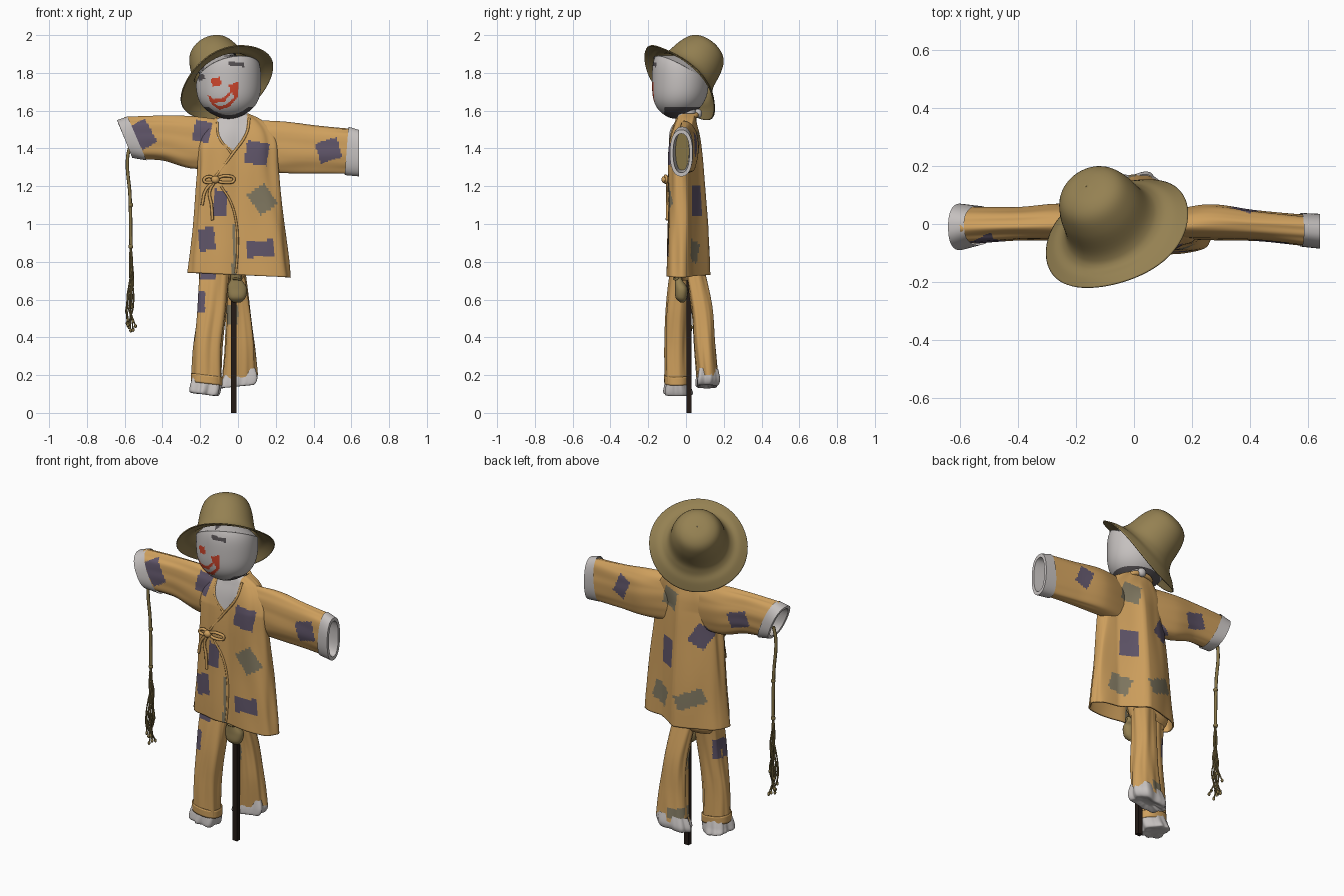
import bpy, bmesh, math, random
from mathutils import Vector, noise
from mathutils.bvhtree import BVHTree

if "Cube" in bpy.data.objects:
    bpy.data.objects.remove(bpy.data.objects["Cube"])
random.seed(4)

COLOURS = {
    "ochre cloth": (0.62, 0.35, 0.11), "pale linen": (0.56, 0.53, 0.52),
    "felt": (0.30, 0.22, 0.085), "purple patch": (0.115, 0.09, 0.14),
    "grey patch": (0.22, 0.19, 0.12), "red paint": (0.62, 0.06, 0.025),
    "charcoal": (0.09, 0.08, 0.085), "dark wood": (0.018, 0.011, 0.008),
    "hemp": (0.23, 0.17, 0.06),
}
MATS = {}
for name, rgb in COLOURS.items():
    m = bpy.data.materials.new(name)
    m.use_nodes = True
    m.diffuse_color = (*rgb, 1)
    bsdf = next(n for n in m.node_tree.nodes if n.type == "BSDF_PRINCIPLED")
    bsdf.inputs["Base Color"].default_value = (*rgb, 1)
    bsdf.inputs["Roughness"].default_value = 0.9
    MATS[name] = m


def finish(bm, name, mat, thick=0):
    """Turn a bmesh into a smooth shaded object."""
    bmesh.ops.recalc_face_normals(bm, faces=bm.faces)
    me = bpy.data.meshes.new(name)
    bm.to_mesh(me)
    bm.free()
    me.materials.append(MATS[mat])
    me.polygons.foreach_set("use_smooth", [True] * len(me.polygons))
    me.set_sharp_from_angle(angle=math.radians(50))
    ob = bpy.data.objects.new(name, me)
    bpy.context.collection.objects.link(ob)
    if thick:
        mod = ob.modifiers.new("thickness", "SOLIDIFY")
        mod.thickness, mod.offset = thick, -1
    return ob


def blend(rings, t, smooth):
    """Value of the ring list at t, linear or along a smooth spline."""
    i = min(int(t), len(rings) - 2)
    u = t - i
    p = [rings[max(0, min(len(rings) - 1, i + k))] for k in (-1, 0, 1, 2)]
    if not smooth:
        return [b + (c - b) * u for b, c in zip(p[1], p[2])]
    return [b + 0.5 * u * (c - a + u * (2*a - 5*b + 4*c - d + u * (3*(b - c) + d - a)))
            for a, b, c, d in zip(*p)]


def loft(name, mat, axis, rings, segs=96, steps=20, smooth=True, fold=0.0, cap=False, thick=0):
    """Skin elliptical rings (x, y, z, half a, half b, slant) along x or z."""
    bm = bmesh.new()
    rows = []
    for k in range((len(rings) - 1) * steps + 1):
        x, y, z, a, b, slant = blend(rings, k / steps, smooth)
        row = []
        for j in range(segs):
            ang = math.tau * j / segs
            c, s = [math.copysign(abs(f) ** 0.85, f) for f in (math.cos(ang), math.sin(ang))]
            along = 4 * (z if axis == "z" else x)
            w = 1 + fold * noise.noise((2.2 * c, 2.2 * s, along * 0.6 + len(name)))
            if axis == "z":
                co = (x + a * c * w, y + b * s * w, z + slant * c)
            else:
                co = (x + slant * s, y + a * c * w, z + b * s * w)
            row.append(bm.verts.new(co))
        rows.append(row)
    for r, q in zip(rows, rows[1:]):
        for j in range(segs):
            n = (j + 1) % segs
            bm.faces.new((r[j], r[n], q[n], q[j]))
    if cap:
        bm.faces.new(rows[-1])
    return finish(bm, name, mat, thick)


def slot(ob, mat):
    if mat not in ob.data.materials:
        ob.data.materials.append(MATS[mat])
    return ob.data.materials.find(mat)


def inside(poly, x, z):
    hit = False
    for (ax, az), (bx, bz) in zip(poly, poly[1:] + poly[:1]):
        if (az > z) != (bz > z) and x < (bx - ax) * (z - az) / (bz - az) + ax:
            hit = not hit
    return hit


def paint(ob, mat, poly, side=-1):
    """Colour the front (-1) or back (1) faces lying inside an x/z outline."""
    i = slot(ob, mat)
    for f in ob.data.polygons:
        if f.normal.y * side > 0.05 and inside(poly, f.center.x, f.center.z):
            f.material_index = i


def patch(obs, mat, x, z, w, h, turn=0, side=-1):
    """Sewn rectangular patch of full size w by h."""
    c, s = math.cos(turn), math.sin(turn)
    poly = [(x + c*u*w/2 - s*v*h/2, z + s*u*w/2 + c*v*h/2)
            for u, v in ((-1, -1), (1, -1), (1, 1), (-1, 1))]
    for ob in obs:
        paint(ob, mat, poly, side)


def tube(name, mat, pts, radius):
    cu = bpy.data.curves.new(name, "CURVE")
    cu.dimensions = "3D"
    cu.bevel_depth, cu.bevel_resolution, cu.resolution_u = radius, 2, 6
    cu.use_fill_caps = True
    sp = cu.splines.new("BEZIER")
    sp.bezier_points.add(len(pts) - 1)
    for b, p in zip(sp.bezier_points, pts):
        b.co = p
        b.handle_left_type = b.handle_right_type = "AUTO"
    cu.materials.append(MATS[mat])
    ob = bpy.data.objects.new(name, cu)
    bpy.context.collection.objects.link(ob)


def ball(name, mat, loc, size, segs=24):
    bm = bmesh.new()
    bmesh.ops.create_uvsphere(bm, u_segments=segs, v_segments=segs * 5 // 8, radius=1)
    for v in bm.verts:
        v.co = Vector(loc) + Vector(size) * v.co
    return finish(bm, name, mat)


# Jacket body, its sides swept forward and its left back sagging inward
jacket = loft("jacket_body", "ochre cloth", "z", [
    (0.01, 0.02, 0.73, 0.268, 0.112, -0.012), (0, 0.015, 1.0, 0.242, 0.1, 0),
    (0, 0.005, 1.28, 0.213, 0.09, 0), (0, 0, 1.45, 0.2, 0.075, 0),
    (0, 0, 1.54, 0.14, 0.055, 0), (-0.015, 0.01, 1.585, 0.07, 0.05, 0)],
    segs=160, fold=0.09, thick=0.008)
for v in jacket.data.vertices:
    w = max(0, min(1, (1.55 - v.co.z) / 0.15))
    v.co.y -= 0.15 * w * abs(v.co.x)
    if v.co.y > 0 and v.co.x > 0:
        v.co.y *= 1 - w * min(0.65, 4.8 * v.co.x)
jacket.data.update()

# Sleeves
right_sleeve = loft("right_sleeve", "ochre cloth", "x", [
    (-0.08, 0, 1.42, 0.05, 0.13, 0), (-0.25, 0.005, 1.43, 0.062, 0.134, 0),
    (-0.4, 0, 1.453, 0.056, 0.115, -0.01), (-0.55, -0.005, 1.455, 0.062, 0.11, -0.05)], fold=0.1)
left_sleeve = loft("left_sleeve", "ochre cloth", "x", [
    (0.08, -0.01, 1.41, 0.04, 0.13, 0), (0.25, 0.005, 1.403, 0.06, 0.134, 0),
    (0.42, -0.005, 1.393, 0.052, 0.127, 0), (0.59, -0.02, 1.385, 0.053, 0.123, 0)], fold=0.1)

# Turned-back sleeve cuffs, hollow, with the cloth lining inside
cuffs = [loft("right_cuff", "pale linen", "x", [
    (-0.535, -0.005, 1.453, 0.067, 0.116, -0.05), (-0.6, -0.01, 1.45, 0.08, 0.1, -0.04),
    (-0.6, -0.01, 1.45, 0.062, 0.084, -0.035), (-0.5, -0.005, 1.45, 0.05, 0.09, -0.04)],
    steps=4, smooth=False, cap=True),
    loft("left_cuff", "pale linen", "x", [
    (0.575, -0.02, 1.387, 0.058, 0.128, 0.01), (0.64, -0.025, 1.375, 0.06, 0.123, 0),
    (0.64, -0.025, 1.375, 0.043, 0.103, 0), (0.54, -0.02, 1.385, 0.035, 0.1, 0)],
    steps=4, smooth=False, cap=True)]
for cuff in cuffs:
    cuff.data.polygons[-1].material_index = slot(cuff, "hemp")

# Trousers
loft("trouser_seat", "ochre cloth", "z", [
    (-0.08, 0.025, 0.7, 0.1, 0.045, 0), (-0.08, 0.02, 0.76, 0.12, 0.07, 0),
    (-0.07, 0.0, 0.95, 0.12, 0.06, 0)], steps=10)
right_leg = loft("right_leg", "ochre cloth", "z", [
    (-0.165, -0.05, 0.16, 0.077, 0.06, 0), (-0.16, -0.052, 0.35, 0.076, 0.06, 0),
    (-0.137, -0.045, 0.55, 0.077, 0.062, 0), (-0.125, -0.025, 0.73, 0.08, 0.06, 0),
    (-0.12, 0.0, 0.84, 0.08, 0.055, 0)], fold=0.17)
left_leg = loft("left_leg", "ochre cloth", "z", [
    (0.005, 0.115, 0.185, 0.095, 0.055, 0.015), (0.01, 0.1, 0.35, 0.08, 0.056, 0),
    (0.0, 0.085, 0.55, 0.066, 0.055, 0), (-0.03, 0.045, 0.76, 0.065, 0.05, 0)], fold=0.17)
loft("right_turn_up", "ochre cloth", "z", [
    (-0.165, -0.05, 0.155, 0.083, 0.065, -0.01), (-0.165, -0.05, 0.2, 0.083, 0.066, -0.01)],
    steps=4, thick=0.006)

# Stuffed linen feet
loft("right_foot", "pale linen", "z", [
    (-0.165, -0.045, 0.19, 0.07, 0.055, 0), (-0.17, -0.045, 0.14, 0.08, 0.07, 0),
    (-0.178, -0.04, 0.1, 0.073, 0.075, -0.01), (-0.178, -0.04, 0.1, 0.03, 0.03, 0)],
    steps=8, fold=0.3, cap=True)
loft("left_foot", "pale linen", "z", [
    (0.005, 0.115, 0.225, 0.088, 0.05, 0.015), (0.0, 0.115, 0.17, 0.104, 0.06, 0.015),
    (-0.005, 0.11, 0.14, 0.09, 0.052, 0.01), (-0.005, 0.11, 0.15, 0.04, 0.02, 0.005)],
    steps=8, fold=0.3, cap=True)

# Sewn patches
tops = [jacket, right_sleeve, left_sleeve]
P, G = "purple patch", "grey patch"
for mat, *box in (
        (P, -0.19, 1.49, 0.09, 0.11, -0.2), (P, 0.1, 1.375, 0.12, 0.12, -0.15),
        (G, 0.13, 1.13, 0.11, 0.13, 0.6), (P, -0.095, 1.11, 0.07, 0.14, -0.1),
        (P, -0.165, 0.92, 0.085, 0.12, 0.1), (P, 0.12, 0.87, 0.14, 0.085, 0.1),
        (P, -0.5, 1.475, 0.09, 0.14, 0.5), (P, 0.48, 1.39, 0.12, 0.11, 0.3)):
    patch(tops, mat, *box)
for mat, *box in (
        (P, -0.14, 1.27, 0.1, 0.12, 0.5), (P, 0.08, 1.12, 0.09, 0.16, 0.05),
        (G, -0.095, 0.9, 0.17, 0.085, -0.45), (G, 0.135, 0.86, 0.11, 0.11, 0.3),
        (G, 0.065, 1.44, 0.1, 0.11, 0.2), (P, 0.385, 1.42, 0.08, 0.12, 0.4),
        (P, -0.38, 1.43, 0.12, 0.09, -0.3)):
    patch(tops, mat, *box, side=1)
patch([right_leg], P, -0.2, 0.59, 0.05, 0.12)
patch([right_leg], P, -0.16, 0.73, 0.08, 0.05)
patch([left_leg], G, -0.03, 0.52, 0.06, 0.1)
patch([right_leg], P, -0.21, 0.6, 0.06, 0.11, side=1)
patch([left_leg], G, -0.035, 0.235, 0.09, 0.06, side=1)

# Shirt showing at the neck and in the front opening
paint(jacket, "pale linen", [(-0.11, 1.6), (0.05, 1.6), (0.045, 1.49), (-0.02, 1.385), (-0.11, 1.46)])
paint(jacket, "grey patch", [(-0.03, 1.0), (-0.008, 1.0), (-0.012, 0.7), (-0.03, 0.7)])
loft("neck", "pale linen", "z", [(-0.02, 0.01, 1.5, 0.06, 0.045, 0),
     (-0.02, 0.01, 1.64, 0.055, 0.045, 0)], segs=32, steps=4)
ball("neck_knot", "pale linen", (0.0, 0.065, 1.585), (0.025, 0.02, 0.025))
tube("collar", "ochre cloth", [(-0.1, -0.03, 1.56), (-0.08, 0.04, 1.575), (-0.015, 0.055, 1.58),
     (0.05, 0.04, 1.57), (0.065, -0.03, 1.55)], 0.014)

# Jacket edges and tie, laid on the cloth
tree = BVHTree.FromPolygons([v.co for v in jacket.data.vertices],
                            [list(f.vertices) for f in jacket.data.polygons])


def lay(name, pts, radius, lift=0.0):
    out = []
    for x, z in pts:
        hit = tree.ray_cast(Vector((x, -1, z)), Vector((0, 1, 0)))[0]
        out.append((x, (hit.y if hit else -0.08) - lift, z))
    tube(name, "ochre cloth", out, radius)


lay("left_lapel", [(0.06, 1.56), (0.045, 1.48), (-0.03, 1.37), (-0.12, 1.25)], 0.007)
lay("right_lapel", [(-0.11, 1.54), (-0.1, 1.46), (-0.035, 1.375)], 0.006)
lay("front_edge", [(-0.09, 1.2), (-0.04, 1.12), (-0.008, 1.0), (-0.003, 0.85), (-0.012, 0.74)], 0.006)
lay("bow_right_loop", [(-0.12, 1.24), (-0.06, 1.255), (-0.02, 1.235), (-0.07, 1.22), (-0.12, 1.23)], 0.008, 0.015)
lay("bow_left_loop", [(-0.12, 1.24), (-0.16, 1.25), (-0.18, 1.23), (-0.15, 1.22), (-0.12, 1.23)], 0.008, 0.015)
lay("tie_tail_long", [(-0.12, 1.23), (-0.15, 1.17), (-0.14, 1.1), (-0.135, 1.02)], 0.008, 0.01)
lay("tie_tail_short", [(-0.12, 1.23), (-0.17, 1.18), (-0.19, 1.1)], 0.008, 0.01)
ball("bow_knot", "ochre cloth", (-0.12, -0.112, 1.235), (0.022, 0.018, 0.02))

# Supporting pole
bm = bmesh.new()
bmesh.ops.create_cube(bm, size=1)
for v in bm.verts:
    v.co = Vector((-0.022, 0.015, 0.75)) + v.co * Vector((0.03, 0.026, 1.5))
finish(bm, "pole", "dark wood")

# Hanging pouch
loft("pouch", "felt", "z", [
    (-0.005, -0.02, 0.585, 0.02, 0.01, 0), (-0.005, -0.025, 0.61, 0.045, 0.03, 0),
    (-0.005, -0.025, 0.66, 0.053, 0.033, 0), (-0.01, -0.04, 0.705, 0.03, 0.02, 0),
    (-0.012, -0.045, 0.735, 0.03, 0.022, 0)], segs=32, steps=6, cap=True)
tube("pouch_string", "hemp", [(-0.035, -0.045, 0.71), (-0.01, -0.064, 0.71), (0.016, -0.045, 0.71),
     (-0.01, -0.05, 0.76), (-0.015, -0.07, 0.8)], 0.006)

# Head, a full egg pressed flat where the hat sits on it
HAT = Vector((-0.07, -0.015, 1.77))
UP = Vector((-0.38, 0.58, 0.72)).normalized()
head = ball("head", "pale linen", (-0.05, -0.03, 1.76), (0.173, 0.15, 0.203), 144)
for v in head.data.vertices:
    t = (v.co.z - 1.76) / 0.203
    full = 1 + 0.3 * t * t * (1 - t * t)
    v.co.x = -0.05 + (v.co.x + 0.05) * full
    v.co.y = -0.03 - 0.02 * t * t + (v.co.y + 0.03) * full
    h = UP.dot(v.co - HAT)
    r = (v.co - HAT - UP * h).length
    top = 0.18 if r < 0.11 else 0.175 - r
    v.co -= UP * max(0, h - top)
head.data.update()
paint(head, "red paint", [(-0.165, 1.69), (-0.13, 1.66), (-0.075, 1.67), (-0.04, 1.7), (-0.05, 1.735),
      (0.005, 1.755), (0, 1.675), (-0.045, 1.62), (-0.1, 1.605), (-0.14, 1.635)])
paint(head, "pale linen", [(-0.13, 1.64), (-0.07, 1.65), (-0.03, 1.7), (-0.02, 1.67), (-0.06, 1.632), (-0.1, 1.622)])
for mat, *box in (
        ("red paint", -0.115, 1.753, 0.05, 0.042, 0.2), ("charcoal", -0.01, 1.847, 0.085, 0.022, -0.1),
        ("charcoal", -0.195, 1.777, 0.035, 0.03, 0.4), ("charcoal", -0.055, 1.895, 0.035, 0.018, 0),
        ("charcoal", -0.2, 1.84, 0.04, 0.018, 0.3)):
    patch([head], mat, *box)
shade = slot(head, "charcoal")
for f in head.data.polygons:
    if f.center.z < 1.62 and f.center.y > -0.115:
        f.material_index = shade

# Slouch hat: a lathed profile, brim turned up in front and drooping behind
profile = [(0.252, -0.03), (0.218, -0.004), (0.182, 0.016), (0.155, 0.06), (0.138, 0.15),
           (0.112, 0.212), (0.066, 0.242), (0.002, 0.25)]
bm = bmesh.new()
turn = Vector((0, 0, 1)).rotation_difference(UP)
rows = []
for k in range((len(profile) - 1) * 5 + 1):
    r, h = blend(profile, k / 5, True)
    flare = max(0, r - 0.17)
    rows.append([bm.verts.new(HAT + turn @ Vector((
        (r + 0.2 * flare) * math.cos(a), r * math.sin(a),
        h + flare * (0.1 * math.sin(3 * a) - 0.35 * math.sin(a) + 0.1 * math.cos(a)))))
        for a in (math.tau * j / 72 for j in range(72))])
for r, q in zip(rows, rows[1:]):
    for j in range(72):
        bm.faces.new((r[j], r[j - 1], q[j - 1], q[j]))
finish(bm, "hat", "felt", 0.006)

# Rope from the right cuff with frayed strands
tube("rope", "hemp", [(-0.57, 0, 1.42), (-0.585, 0, 1.35), (-0.572, 0, 1.15), (-0.567, 0, 0.87)], 0.009)
for z in (1.1, 0.88):
    ball("rope_knot", "hemp", (-0.568, 0, z), (0.013, 0.013, 0.014), 12)
for i in range(12):
    end = random.uniform(0.43, 0.58)
    pts = [(-0.567 + random.uniform(-1, 1) * 0.03 * t, random.uniform(-1, 1) * 0.03 * t,
            0.89 + (end - 0.89) * t) for t in (0, 0.25, 0.5, 0.75, 1)]
    tube("rope_strand", "hemp", pts, 0.0035)
    ball("strand_knot", "hemp", pts[-1], (0.008, 0.008, 0.011), 8)
